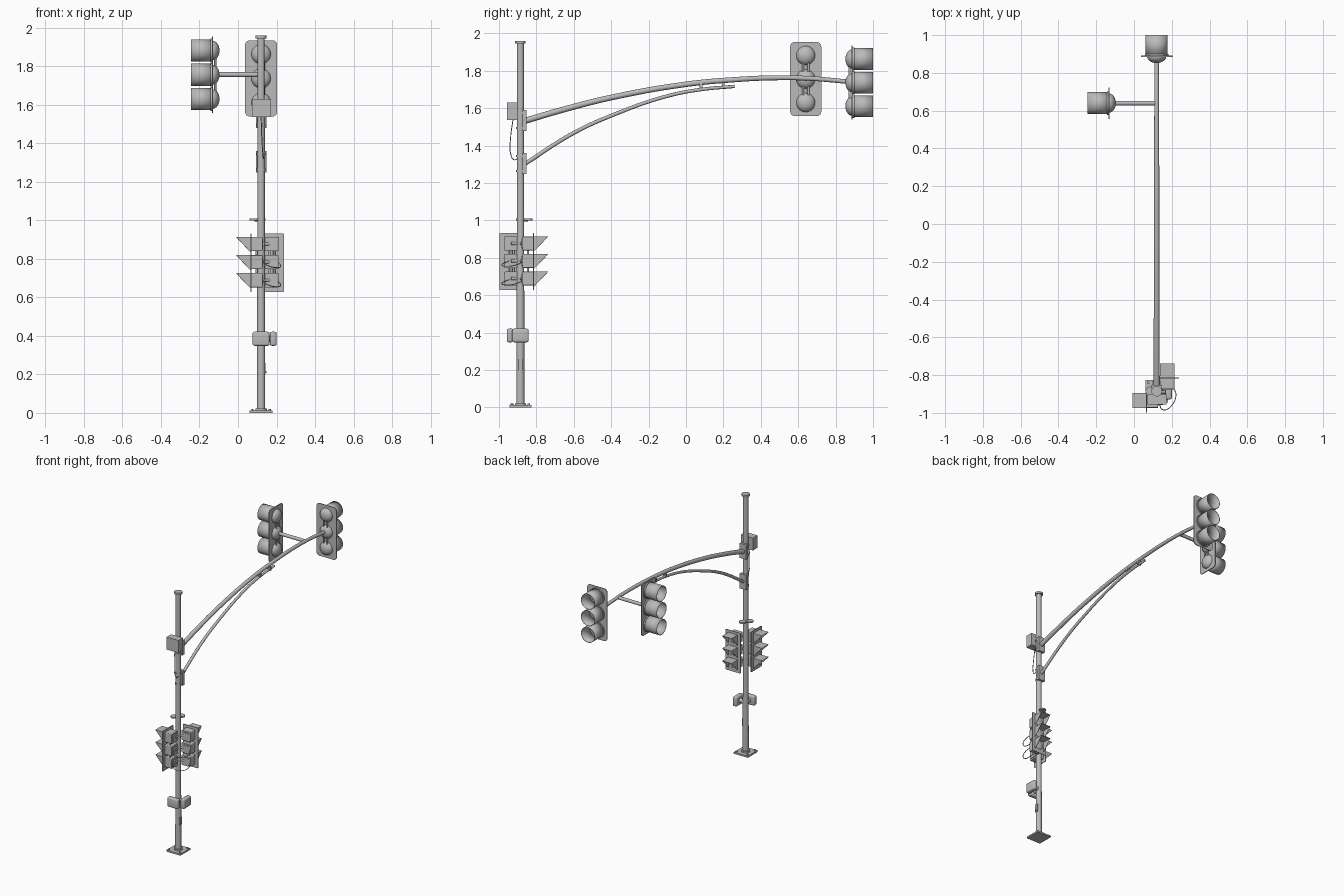
import bpy, bmesh
from math import pi, cos, sin
from mathutils import Matrix, Vector

cube = bpy.data.objects.get("Cube")
if cube:
    bpy.data.objects.remove(cube)

grey = bpy.data.materials.new("galvanised grey")
grey.use_nodes = True
GREY = (0.5, 0.5, 0.5, 1)
grey.diffuse_color = GREY
grey.node_tree.nodes["Principled BSDF"].inputs["Base Color"].default_value = GREY

PX, PY = 0.12, -0.885          # pole axis


def finish(name, mesh, loc=(0, 0, 0), turn=0, smooth=False):
    mesh.materials.clear()
    mesh.materials.append(grey)
    ob = bpy.data.objects.new(name, mesh)
    bpy.context.collection.objects.link(ob)
    ob.matrix_world = Matrix.Translation(loc) @ Matrix.Rotation(turn, 4, 'Z')
    if smooth:
        bpy.ops.object.select_all(action='DESELECT')
        ob.select_set(True)
        bpy.context.view_layer.objects.active = ob
        bpy.ops.object.shade_smooth_by_angle(angle=0.7)
    return ob


def from_bm(name, bm, *args, **kw):
    bmesh.ops.recalc_face_normals(bm, faces=bm.faces)
    mesh = bpy.data.meshes.new(name)
    bm.to_mesh(mesh)
    bm.free()
    return finish(name, mesh, *args, **kw)


def box(name, centre, size, bevel=0):
    bm = bmesh.new()
    bmesh.ops.create_cube(bm, size=1, matrix=Matrix.Diagonal((*size, 1)))
    if bevel:
        bmesh.ops.bevel(bm, geom=bm.edges[:], offset=bevel, segments=3, affect='EDGES', profile=0.5)
    return from_bm(name, bm, centre, smooth=bool(bevel))


def rod(name, a, b, r1, r2=None, sides=20, caps=True):
    a, b = Vector(a), Vector(b)
    d = b - a
    m = Matrix.Translation((a + b) / 2) @ d.to_track_quat('Z', 'Y').to_matrix().to_4x4()
    bm = bmesh.new()
    bmesh.ops.create_cone(bm, cap_ends=caps, segments=sides, radius1=r1,
                          radius2=r1 if r2 is None else r2, depth=d.length, matrix=m)
    return from_bm(name, bm, smooth=True)


def pipe(name, points, radius, end=1.0, sides=4):
    cu = bpy.data.curves.new(name, 'CURVE')
    cu.dimensions = '3D'
    cu.bevel_depth, cu.bevel_resolution, cu.use_fill_caps = radius, sides, True
    cu.resolution_u = 8
    sp = cu.splines.new('BEZIER')
    sp.bezier_points.add(len(points) - 1)
    for i, (bp, p) in enumerate(zip(sp.bezier_points, points)):
        bp.co = p
        bp.handle_left_type = bp.handle_right_type = 'AUTO'
        bp.radius = 1 + (end - 1) * i / (len(points) - 1)
    tmp = bpy.data.objects.new("tmp", cu)
    bpy.context.collection.objects.link(tmp)
    mesh = bpy.data.meshes.new_from_object(tmp.evaluated_get(bpy.context.evaluated_depsgraph_get()))
    bpy.data.objects.remove(tmp)
    return finish(name, mesh, smooth=True)


def plate(name, w, h, t, corner, loc, turn):
    # rounded rectangle standing in xz, extruded along y
    bm = bmesh.new()
    pts = []
    for k, (sx, sz) in enumerate([(1, 1), (-1, 1), (-1, -1), (1, -1)]):
        for j in range(5):
            a = (k + j / 4) * pi / 2
            pts.append(bm.verts.new((sx * (w / 2 - corner) + corner * cos(a), -t / 2,
                                     sz * (h / 2 - corner) + corner * sin(a))))
    face = bm.faces.new(pts)
    ext = bmesh.ops.extrude_face_region(bm, geom=[face])["geom"]
    bmesh.ops.translate(bm, vec=(0, t, 0), verts=[v for v in ext if isinstance(v, bmesh.types.BMVert)])
    return from_bm(name, bm, loc, turn)


def half_dome(name, r, depth, loc, turn):
    bm = bmesh.new()
    bmesh.ops.create_uvsphere(bm, u_segments=24, v_segments=14, radius=r,
                              matrix=Matrix.Diagonal((1, depth / r, 1, 1)))
    bmesh.ops.delete(bm, geom=[v for v in bm.verts if v.co.y > 1e-4], context='VERTS')
    return from_bm(name, bm, loc, turn, smooth=True)


def solid(ob, t):
    mod = ob.modifiers.new("thickness", 'SOLIDIFY')
    mod.thickness = t


def at(base, turn, x, y, z):
    return Vector(base) + Matrix.Rotation(turn, 3, 'Z') @ Vector((x, y, z))


def round_signal(name, base, turn):
    """Signal with three tube visors; base is the backplate centre."""
    plate(name + "_backplate", 0.167, 0.396, 0.006, 0.025, base, turn)
    for i, dz in enumerate((0.126, 0, -0.126)):
        p = lambda y: at(base, turn, 0, y, dz)
        half_dome(f"{name}_housing_{i}", 0.051, 0.036, p(0), turn)
        rod(f"{name}_flange_{i}", p(0), p(0.012), 0.062, sides=32)
        rod(f"{name}_lens_{i}", p(0.008), p(0.018), 0.054, 0.04, sides=32)
        solid(rod(f"{name}_visor_{i}", p(0), p(0.113), 0.058, sides=32, caps=False), 0.003)
    for sx in (-0.014, 0.014):
        rod(f"{name}_link", at(base, turn, sx, -0.014, 0.126), at(base, turn, sx, -0.014, -0.126), 0.006, sides=10)


def square_signal(name, base, turn):
    """Signal with three box housings and wedge hoods; base is the backplate centre."""
    plate(name + "_backplate", 0.125, 0.305, 0.005, 0.005, base, turn)
    for i, dz in enumerate((0.097, 0.003, -0.091)):
        plate(f"{name}_housing_{i}", 0.076, 0.074, 0.058, 0.006, at(base, turn, 0, -0.03, dz), turn)
        plate(f"{name}_rear_cover_{i}", 0.056, 0.052, 0.006, 0.006, at(base, turn, 0, -0.061, dz), turn)
        half_dome(f"{name}_lens_{i}", 0.032, 0.01, at(base, turn, 0, 0.002, dz), turn + pi)
        # open hood: flat top and two triangular cheeks
        bm = bmesh.new()
        sides = []
        for x in (-0.039, 0.039):
            sides.append([bm.verts.new(c) for c in ((x, 0, 0.037), (x, 0.076, 0.037), (x, 0, -0.045))])
            bm.faces.new(sides[-1])
        (a, b, _), (c, d, _) = sides
        bm.faces.new((a, b, d, c))
        solid(from_bm(f"{name}_hood_{i}", bm, at(base, turn, 0, 0, dz), turn), 0.003)
    for sx in (-0.012, 0.012):
        rod(f"{name}_link", at(base, turn, sx, -0.03, 0.11), at(base, turn, sx, -0.03, -0.11), 0.006, sides=10)


# Pole, cap and foot
rod("pole", (PX, PY, 0), (PX, PY, 1.95), 0.021, 0.0185, sides=28)
rod("pole_cap", (PX, PY, 1.945), (PX, PY, 1.96), 0.028, sides=28)
box("base_plate", (PX, PY, 0.006), (0.118, 0.118, 0.012))
rod("base_collar", (PX, PY, 0.01), (PX, PY, 0.022), 0.03, sides=28)
for sx in (-1, 1):
    for sy in (-1, 1):
        rod("anchor_bolt", (PX + sx * 0.045, PY + sy * 0.045, 0.01), (PX + sx * 0.045, PY + sy * 0.045, 0.02), 0.007, sides=6)
box("access_cover", (PX + 0.02, PY, 0.23), (0.008, 0.022, 0.06))
rod("cover_bolt", (PX + 0.02, PY, 0.212), (PX + 0.028, PY, 0.212), 0.006, sides=6)

# Mast arm with its brace, and the clamps on the pole
pipe("mast_arm", [(PX, y, z) for y, z in ((-0.87, 1.53), (-0.64, 1.597), (-0.4, 1.657), (0, 1.728),
     (0.25, 1.752), (0.45, 1.762), (0.65, 1.76), (0.865, 1.742))], 0.0165, 0.72)
pipe("arm_brace", [(PX, y, z) for y, z in ((-0.865, 1.3), (-0.6, 1.468), (-0.4, 1.56), (-0.1, 1.665),
     (0.08, 1.7), (0.26, 1.717))], 0.011, 0.8)
for y in (0.08, 0.2):
    box("brace_tie", (PX, y, 1.722), (0.028, 0.014, 0.03))
for z in (1.535, 1.305):
    box("arm_clamp", (PX, PY + 0.022, z), (0.054, 0.022, 0.112))
    for dz in (-0.04, 0.04):
        rod("clamp_band", (PX, PY, z + dz - 0.005), (PX, PY, z + dz + 0.005), 0.024)

# Control box with hanging cable
box("control_box", (PX + 0.002, -0.929, 1.583), (0.1, 0.054, 0.094))
pipe("control_cable", [(PX, -0.925, 1.54), (PX + 0.003, -0.938, 1.44), (PX + 0.008, -0.938, 1.36),
     (PX + 0.012, -0.92, 1.325), (PX + 0.012, -0.9, 1.33)], 0.0025, sides=1)

# Overhead signals
round_signal("end_signal", (PX, 0.888, 1.737), 0)
round_signal("side_signal", (-0.132, 0.64, 1.756), pi / 2)
rod("side_signal_rod", (-0.11, 0.64, 1.757), (PX, 0.64, 1.757), 0.0125)

# Pole-mounted signals and their supports
square_signal("left_facing_signal", (0.067, -0.935, 0.78), pi / 2)
square_signal("rear_facing_signal", (0.176, -0.815, 0.78), 0)
for z in (0.877, 0.783, 0.689):
    rod("rear_signal_support", (PX, PY, z), (0.176, -0.87, z), 0.008, sides=12)
    rod("left_signal_support", (PX, PY, z), (PX + 0.012, -0.935, z), 0.008, sides=12)
for z in (0.765, 0.665):
    pipe("signal_cable", [(0.13, -0.945, z + 0.02), (0.155, -0.984, z), (0.2, -0.96, z - 0.01),
         (0.222, -0.9, z), (0.205, -0.865, z + 0.02)], 0.0025, sides=1)

# Small shelf brackets
for dx, dy in ((-0.035, 0), (0, 0.04)):
    rod("shelf_disc", (PX + dx, PY + dy, 1.0), (PX + dx, PY + dy, 1.01), 0.024)
    rod("shelf_arm", (PX, PY, 1.002), (PX + dx, PY + dy, 1.002), 0.007, sides=10)

# Push-button units
for name, dx, dy in (("front_button", 0, -1), ("side_button", 1, 0)):
    across = (0.088, 0.034) if dy else (0.034, 0.088)
    rod(name + "_mount", (PX, PY, 0.385), (PX + dx * 0.055, PY + dy * 0.055, 0.385), 0.016)
    box(name + "_case", (PX + dx * 0.063, PY + dy * 0.055, 0.385), (*across, 0.073), 0.01)
    end = 0.08 if dx else 0.072
    rod(name + "_disc", (PX + dx * 0.06, PY + dy * 0.06, 0.385), (PX + dx * end, PY + dy * end, 0.385), 0.022)
